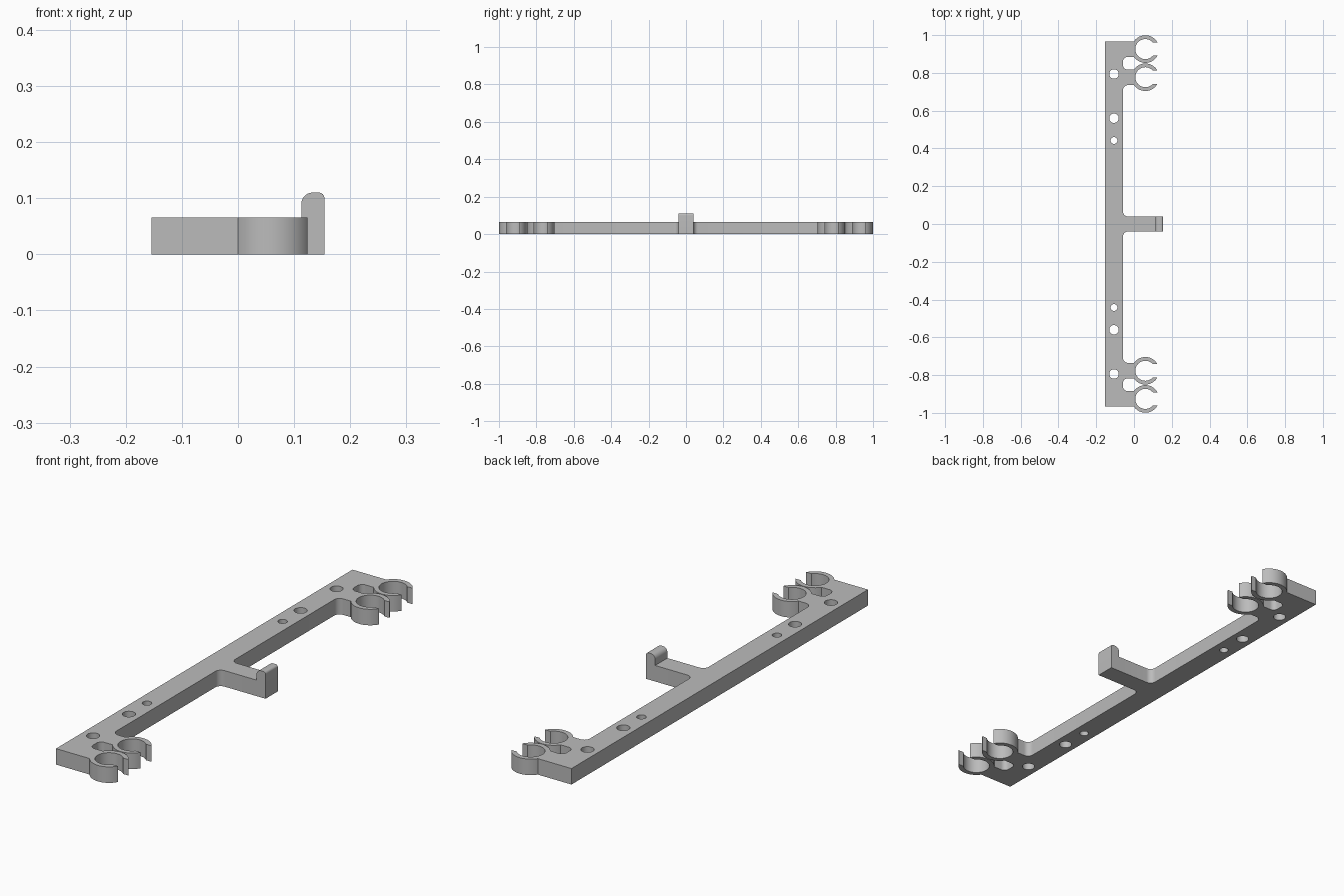
import bpy, bmesh
from math import cos, sin, pi
from mathutils import Vector

cube = bpy.data.objects.get("Cube")
if cube:
    bpy.data.objects.remove(cube)

grey = bpy.data.materials.new("plain_grey")
grey.use_nodes = True
colour = (0.5, 0.5, 0.5, 1)
grey.diffuse_color = colour
grey.node_tree.nodes["Principled BSDF"].inputs["Base Color"].default_value = colour

THICK = 0.066
CLIP_X, CLIP_R, BORE_R, MOUTH = 0.06, 0.073, 0.053, 0.035
CLIP_Y = (0.926, 0.777)
HOLES = ((0.794, 0.025), (0.56, 0.025), (0.442, 0.018))


def rounded(corners, steps=8):
    """Outline from (x, y, radius) corners, filleting the right-angled ones."""
    out = []
    for i, (x, y, r) in enumerate(corners):
        p = Vector((x, y))
        if not r:
            out.append(p)
            continue
        a = (Vector(corners[i - 1][:2]) - p).normalized() * r
        b = (Vector(corners[(i + 1) % len(corners)][:2]) - p).normalized() * r
        for k in range(steps + 1):
            t = k / steps * pi / 2
            out.append(p + a * (1 - sin(t)) + b * (1 - cos(t)))
    return out


def circle(x, y, r, n=48):
    return [Vector((x + r * cos(2 * pi * k / n), y + r * sin(2 * pi * k / n))) for k in range(n)]


def box(x0, x1, y0, y1):
    return [Vector(p) for p in ((x0, y0), (x1, y0), (x1, y1), (x0, y1))]


def prism(name, outline, low, high, upright=False):
    """Extrude an outline along z, or along y when upright."""
    bm = bmesh.new()
    place = (lambda p: (p.x, low, p.y)) if upright else (lambda p: (p.x, p.y, low))
    face = bm.faces.new([bm.verts.new(place(p)) for p in outline])
    top = bmesh.ops.extrude_face_region(bm, geom=[face])["geom"]
    move = Vector((0, high - low, 0)) if upright else Vector((0, 0, high - low))
    bmesh.ops.translate(bm, vec=move, verts=[g for g in top if isinstance(g, bmesh.types.BMVert)])
    bmesh.ops.recalc_face_normals(bm, faces=bm.faces)
    mesh = bpy.data.meshes.new(name)
    bm.to_mesh(mesh)
    bm.free()
    mesh.materials.append(grey)
    obj = bpy.data.objects.new(name, mesh)
    bpy.context.collection.objects.link(obj)
    return obj


def combine(target, tool, operation):
    mod = target.modifiers.new(operation, "BOOLEAN")
    mod.object, mod.operation, mod.solver = tool, operation, "EXACT"
    bpy.context.view_layer.objects.active = target
    bpy.ops.object.modifier_apply(modifier=mod.name)
    bpy.data.objects.remove(tool)


# Bar with clip mounts, slots and the stub of the centre arm
edge = -0.058
half = [(0.113, 0.04, 0), (edge, 0.04, 0.025), (edge, 0.735, 0.025), (0, 0.735, 0),
        (0, 0.818, 0), (edge, 0.818, 0.022), (edge, 0.884, 0.022), (0, 0.884, 0),
        (0, 0.967, 0), (-0.154, 0.967, 0)]
other = [(x, -y, r) for x, y, r in reversed(half)]
bracket = prism("bracket_bar", rounded(half + other), 0, THICK)

# Clip rings, open towards +x
for side in (1, -1):
    for y in CLIP_Y:
        combine(bracket, prism("clip", circle(CLIP_X, side * y, CLIP_R), 0, THICK), "UNION")
    for y in CLIP_Y:
        bore = prism("bore", circle(CLIP_X, side * y, BORE_R), -0.1, 0.2)
        combine(bracket, bore, "DIFFERENCE")
        mouth = prism("mouth", box(CLIP_X, 0.2, side * y - MOUTH, side * y + MOUTH), -0.1, 0.2)
        combine(bracket, mouth, "DIFFERENCE")
    # Screw holes
    for y, r in HOLES:
        combine(bracket, prism("hole", circle(-0.106, side * y, r, 32), -0.1, 0.2), "DIFFERENCE")

# Upturned hook at the arm's end
hook = prism("hook", rounded([(0.113, 0, 0), (0.154, 0, 0), (0.154, 0.11, 0.01),
                              (0.113, 0.11, 0.02)]), -0.04, 0.04, upright=True)

for obj in (bracket, hook):
    bpy.ops.object.select_all(action="DESELECT")
    obj.select_set(True)
    bpy.context.view_layer.objects.active = obj
    bpy.ops.object.shade_smooth_by_angle()
